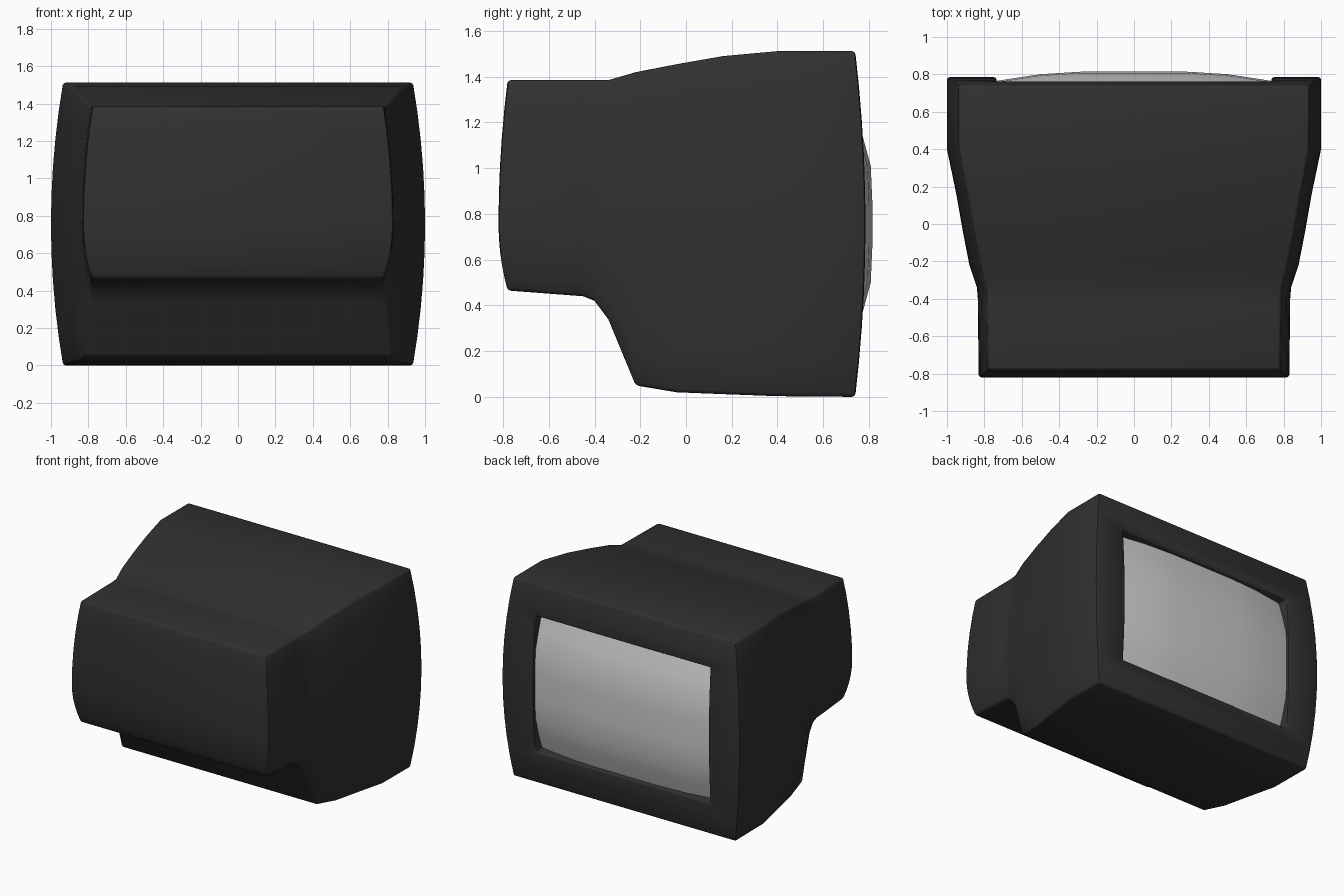
import bpy, bmesh

if "Cube" in bpy.data.objects:
    bpy.data.objects.remove(bpy.data.objects["Cube"])

MID = 0.755   # height of the widest bulge
ROWS = 5      # rows in each half of a section


def make_object(name, bm):
    bmesh.ops.recalc_face_normals(bm, faces=bm.faces[:])
    mesh = bpy.data.meshes.new(name)
    bm.to_mesh(mesh)
    bm.free()
    ob = bpy.data.objects.new(name, mesh)
    bpy.context.collection.objects.link(ob)
    return ob


def smooth(ob, angle):
    bpy.ops.object.select_all(action='DESELECT')
    ob.select_set(True)
    bpy.context.view_layer.objects.active = ob
    bpy.ops.object.shade_smooth_by_angle(angle=angle)


# Monitor housing: sections along y as (y, bottom, top, edge width, mid width, y bulge)
stations = [
    (-0.78, 0.465, 1.385, 0.78, 0.83, -0.04),
    (-0.45, 0.44, 1.385, 0.785, 0.835, 0),
    (-0.40, 0.42, 1.385, 0.785, 0.835, 0),
    (-0.34, 0.34, 1.385, 0.79, 0.84, 0),
    (-0.22, 0.05, 1.42, 0.82, 0.88, 0),
    (-0.04, 0.02, 1.455, 0.855, 0.915, 0),
    (0.16, 0.012, 1.49, 0.89, 0.95, 0),
    (0.40, 0.003, 1.512, 0.935, 1.0, 0),
    (0.74, 0.0, 1.512, 0.935, 1.0, 0.045),
]
bm = bmesh.new()
grid = []
for y, bottom, top, w_edge, w_mid, bulge in stations:
    right, left = [], []
    for i in range(-ROWS, ROWS + 1):
        t = i / ROWS
        b = 1 - t * t
        z = MID + t * (top - MID if t > 0 else MID - bottom)
        x = w_edge + (w_mid - w_edge) * b
        right.append(bm.verts.new((x, y + bulge * b, z)))
        left.append(bm.verts.new((-x, y + bulge * b, z)))
    grid.append((right, left))
n = 2 * ROWS + 1
for (r0, l0), (r1, l1) in zip(grid, grid[1:]):
    for a, b in ((r0, r1), (l0, l1)):
        for i in range(n - 1):
            bm.faces.new((a[i], b[i], b[i + 1], a[i + 1]))
    for i in (0, n - 1):
        bm.faces.new((r0[i], r1[i], l1[i], l0[i]))
for r, l in (grid[0], grid[-1]):
    for i in range(n - 1):
        bm.faces.new((r[i], r[i + 1], l[i + 1], l[i]))
housing = make_object("monitor_housing", bm)

# Cutter for the screen recess
HX, Z0, Z1 = 0.735, 0.245, 1.275
bm = bmesh.new()
bmesh.ops.create_cube(bm, size=1)
for v in bm.verts:
    v.co = (v.co.x * 2 * HX, 0.78 + v.co.y * 0.26, (Z0 + Z1) / 2 + v.co.z * (Z1 - Z0))
cutter = make_object("screen_recess_cutter", bm)
cutter.hide_render = True
cutter.hide_set(True)
cut = housing.modifiers.new("recess", 'BOOLEAN')
cut.object = cutter
cut.operation = 'DIFFERENCE'
cut.solver = 'EXACT'

# Rounded edges, applied so that smoothing follows the final shape
bev = housing.modifiers.new("rounded_edges", 'BEVEL')
bev.width = 0.014
bev.segments = 2
bev.limit_method = 'ANGLE'
bev.angle_limit = 0.6
dg = bpy.context.evaluated_depsgraph_get()
mesh = bpy.data.meshes.new_from_object(housing.evaluated_get(dg))
housing.modifiers.clear()
housing.data = mesh
bpy.data.objects.remove(cutter)
smooth(housing, 0.75)

mat = bpy.data.materials.new("dark_plastic")
mat.diffuse_color = (0.03, 0.03, 0.03, 1)
mat.use_nodes = True
mat.node_tree.nodes["Principled BSDF"].inputs["Base Color"].default_value = mat.diffuse_color
housing.data.materials.clear()
housing.data.materials.append(mat)

# Screen glass: bulging in both directions
xs = [(-0.737, 0.05), (-0.5, 0.014), (-0.27, 0), (0.27, 0), (0.5, 0.014), (0.737, 0.05)]
zs = [(Z0, 0.085), (0.36, 0.045), (0.5, 0.007), (0.66, 0), (0.85, 0),
      (1.01, 0.007), (1.15, 0.045), (Z1, 0.085)]
bm = bmesh.new()
rows = [[bm.verts.new((x, 0.815 - dx - dz, z)) for x, dx in xs] for z, dz in zs]
for a, b in zip(rows, rows[1:]):
    for i in range(len(xs) - 1):
        bm.faces.new((a[i + 1], a[i], b[i], b[i + 1]))
glass = make_object("screen_glass", bm)
if glass.data.polygons[0].normal.y < 0:
    glass.data.flip_normals()
smooth(glass, 0.75)
